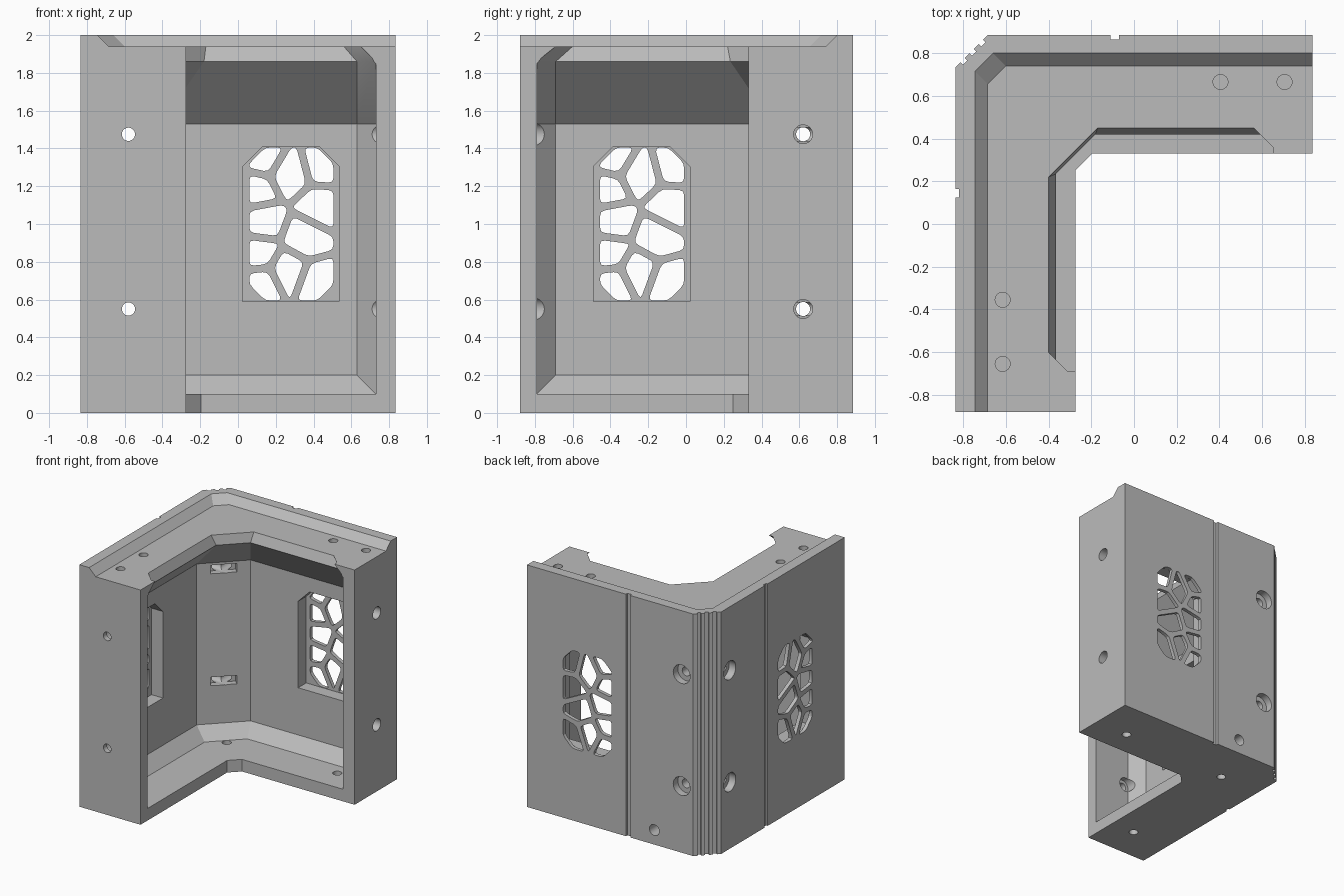
import bpy, bmesh, math
from mathutils import Vector

if "Cube" in bpy.data.objects:
    bpy.data.objects.remove(bpy.data.objects["Cube"], do_unlink=True)

X0, Y1 = -0.835, 0.885          # outer faces of the side and back walls
R2 = math.sqrt(0.5)

grey = bpy.data.materials.new("light_grey")
grey.use_nodes = True
grey.diffuse_color = (0.5, 0.5, 0.5, 1)
grey.node_tree.nodes["Principled BSDF"].inputs["Base Color"].default_value = (0.5, 0.5, 0.5, 1)


# Placements: along the wall, depth into the wall, height
def back(h, d, v):
    return (h, Y1 - d, v)


def side(h, d, v):
    return (X0 + d, h, v)


def corner(h, d, v):
    return (-0.555 + (h - d) * R2, 0.605 + (h + d) * R2, v)


def plan(h, d, v):
    return (h, v, d)


def solid(name, stacks):
    """One mesh object made of closed lofts through stacks of rings."""
    bm = bmesh.new()
    for rings in stacks:
        loops = [[bm.verts.new(p) for p in ring] for ring in rings]
        n = len(loops[0])
        for a, b in zip(loops, loops[1:]):
            for i in range(n):
                j = (i + 1) % n
                bm.faces.new((a[i], a[j], b[j], b[i]))
        bm.faces.new(loops[0])
        bm.faces.new(loops[-1])
    bmesh.ops.recalc_face_normals(bm, faces=bm.faces)
    mesh = bpy.data.meshes.new(name)
    bm.to_mesh(mesh)
    bm.free()
    mesh.materials.append(grey)
    obj = bpy.data.objects.new(name, mesh)
    bpy.context.scene.collection.objects.link(obj)
    return obj


def prism(points, place, d0, d1):
    return [[place(h, d, v) for h, v in points] for d in (d0, d1)]


def circle(h, v, r, n=32):
    return [(h + r * math.cos(math.tau * i / n), v + r * math.sin(math.tau * i / n)) for i in range(n)]


def rect(h, v, hw, hv):
    return [(h - hw, v - hv), (h + hw, v - hv), (h + hw, v + hv), (h - hw, v + hv)]


def cut(stacks):
    """Subtract the lofts from the housing and discard the cutter."""
    tool = solid("cutter", stacks)
    tool.hide_render = True
    mod = housing.modifiers.new("cut", 'BOOLEAN')
    mod.operation, mod.solver, mod.object = 'DIFFERENCE', 'EXACT', tool
    bpy.context.view_layer.objects.active = housing
    bpy.ops.object.modifier_apply(modifier=mod.name)
    bpy.data.objects.remove(tool, do_unlink=True)


# L-shaped block with chamfered outer and inner corners
outline = [(X0, -0.88), (-0.275, -0.88), (-0.275, 0.25), (-0.195, 0.33),
           (0.835, 0.33), (0.835, Y1), (X0 + 0.15, Y1), (X0, Y1 - 0.15)]
housing = solid("corner_housing", [prism(outline, plan, 0, 2)])


# Sunken top ledge with a sloped rim along the outer walls
def ledge(z, wx, wy, c=0.085):
    pts = [(wx, -1.2), (wx, wy - c), (wx + c, wy), (1.2, wy), (1.2, -1.2)]
    return [(x, y, z) for x, y in pts]


cut([[ledge(1.94, -0.685, 0.74), ledge(2.06, -0.805, 0.86)]])


# Cavity: sloped floor edge, upright walls, overhang and top opening
def cavity(z, wx, wy, c, ex, ey, e):
    pts = [(wx + e, ey), (wx, ey + e), (wx, wy - c), (wx + c, wy),
           (ex - e, wy), (ex, wy - e), (ex, 0), (0, 0), (0, ey)]
    return [(x, y, z) for x, y in pts]


cut([[cavity(0.1, -0.6, 0.65, 0.23, 0.73, -0.79, 0.001),
      cavity(0.2, -0.7, 0.75, 0.29, 0.73, -0.79, 0.1),
      cavity(1.53, -0.7, 0.75, 0.29, 0.73, -0.79, 0.1),
      cavity(1.86, -0.365, 0.42, 0.185, 0.73, -0.79, 0.1),
      cavity(1.94, -0.4, 0.45, 0.23, 0.65, -0.69, 0.09),
      cavity(2.1, -0.4, 0.45, 0.23, 0.65, -0.69, 0.09)]])

# Vertical grooves on the walls and the chamfered corner
cut([prism(rect(-0.09, 1, 0.02, 1.1), back, -0.05, 0.02),
     prism(rect(0.145, 1, 0.02, 1.1), side, -0.05, 0.015)]
    + [prism(rect(h, 1, 0.014, 1.1), corner, 0.273, 0.36) for h in (-0.06, 0, 0.06)])

# Bolt holes through the corner and the end walls, with counterbores and nut slots
levels = (0.55, 1.475)
for place, h in ((back, -0.58), (side, 0.62)):
    cut([prism(circle(h, z, 0.037), place, -0.05, 0.4) for z in levels])
    cut([prism(circle(h, z, 0.077), place, -0.05, 0.06) for z in levels])
cut([prism(rect(0, z, 0.1, 0.035), corner, -0.06, 0.05) for z in levels])
cut([prism(circle(-0.58, z, 0.035), back, 1.5, 1.9) for z in levels])
cut([prism(circle(-0.58, z, 0.06), back, 1.5, 1.72) for z in levels])
cut([prism(circle(0.62, z, 0.05), side, 1.4, 1.8) for z in levels])

# Holes in the top ledge, the floor and low on the back
cut([prism(circle(x, y, 0.035), plan, 1.8, 2.05)
     for x, y in ((0.405, 0.665), (0.705, 0.665), (-0.615, -0.355), (-0.615, -0.655))])
cut([prism(circle(x, y, 0.035), plan, -0.05, 0.15)
     for x, y in ((0.53, 0.54), (-0.46, 0.51), (-0.49, -0.59))])
cut([prism(circle(-0.33, 0.12, 0.045), back, -0.05, 0.1)])

# Lattice windows: rounded cells grown around seed points
seeds = [Vector(s) for s in (
    (0.135, 1.347), (0.098, 1.183), (0.267, 1.268), (0.452, 1.316), (0.437, 1.088), (0.13, 1.013),
    (0.357, 0.928), (0.108, 0.843), (0.262, 0.753), (0.124, 0.684), (0.42, 0.695))]


def octagon(x0, x1, z0, z1, c):
    return [Vector(p) for p in ((x0 + c, z0), (x1 - c, z0), (x1, z0 + c), (x1, z1 - c),
                                (x1 - c, z1), (x0 + c, z1), (x0, z1 - c), (x0, z0 + c))]


def clip(poly, point, normal):
    out = []
    for a, b in zip(poly, poly[1:] + poly[:1]):
        da, db = (a - point).dot(normal), (b - point).dot(normal)
        if da <= 0:
            out.append(a)
        if da * db < 0:
            out.append(a.lerp(b, da / (da - db)))
    return out


def rounded(poly, r=0.025):
    out = []
    for i, p in enumerate(poly):
        q, s = poly[i - 1], poly[(i + 1) % len(poly)]
        a = p.lerp(q, min(0.4, r / max((q - p).length, 1e-6)))
        b = p.lerp(s, min(0.4, r / max((s - p).length, 1e-6)))
        out += [a, (a + b) / 4 + p / 2, b]
    return out


cells = []
for s in seeds:
    cell = octagon(0.06, 0.505, 0.595, 1.405, 0.085)
    for other in seeds:
        if other is not s:
            n = (other - s).normalized()
            cell = clip(cell, (s + other) / 2 - n * 0.02, n)
    cells.append(rounded(cell))

pocket = octagon(0.025, 0.535, 0.59, 1.41, 0.105)
pocket = [Vector((0.025, 0.59)), Vector((0.535, 0.59))] + pocket[3:7]
for place, shift in ((back, 0), (side, -0.515)):
    def moved(poly):
        return [(p.x + shift, p.y) for p in poly]
    cut([prism(moved(pocket), place, 0.03, 0.19)])
    cut([prism(moved(c), place, -0.05, 0.1) for c in cells])

# Smooth only the round holes and cell corners
bpy.ops.object.select_all(action='DESELECT')
housing.select_set(True)
bpy.context.view_layer.objects.active = housing
bpy.ops.object.shade_smooth_by_angle(angle=math.radians(22))
